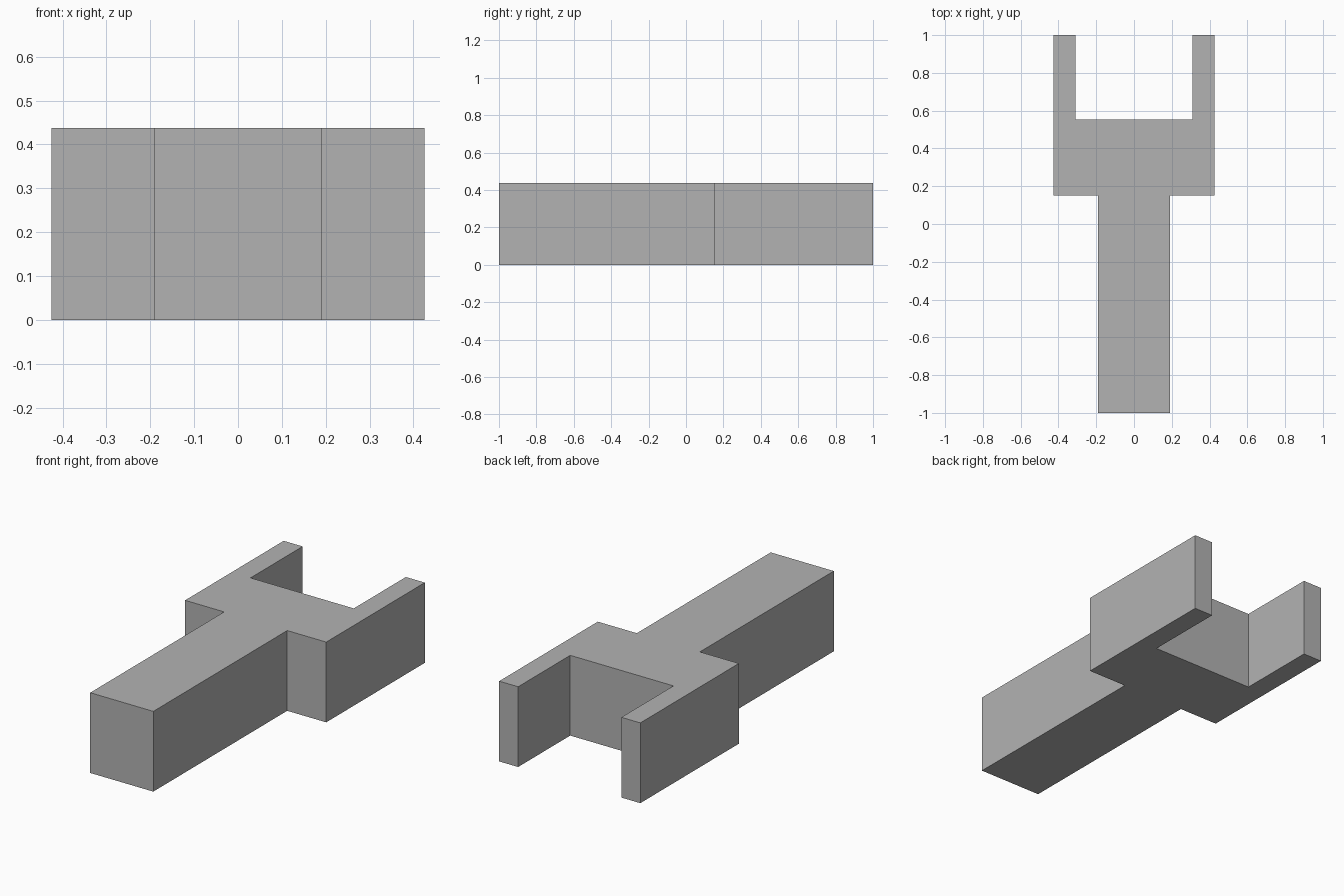
import bpy
import bmesh

HEIGHT = 0.437

cube = bpy.data.objects.get("Cube")
if cube:
    bpy.data.objects.remove(cube, do_unlink=True)

# Plain grey
grey = bpy.data.materials.new("plain_grey")
grey.use_nodes = True
colour = (0.45, 0.45, 0.45, 1)
grey.diffuse_color = colour
grey.node_tree.nodes["Principled BSDF"].inputs["Base Color"].default_value = colour

# Right half of the fork outline: stem, shoulder, prong, slot
half = [(0.19, -1), (0.19, 0.152), (0.425, 0.152),
        (0.425, 1), (0.311, 1), (0.311, 0.552)]
outline = half + [(-x, y) for x, y in reversed(half)]

# Extrude the outline into one solid block
bm = bmesh.new()
base = bm.faces.new([bm.verts.new((x, y, 0)) for x, y in outline])
top = bmesh.ops.extrude_face_region(bm, geom=[base], use_keep_orig=True)["geom"]
bmesh.ops.translate(bm, vec=(0, 0, HEIGHT),
                    verts=[v for v in top if isinstance(v, bmesh.types.BMVert)])
bmesh.ops.recalc_face_normals(bm, faces=bm.faces)

mesh = bpy.data.meshes.new("forked_block")
bm.to_mesh(mesh)
bm.free()
mesh.materials.append(grey)
block = bpy.data.objects.new("forked_block", mesh)
bpy.context.collection.objects.link(block)
